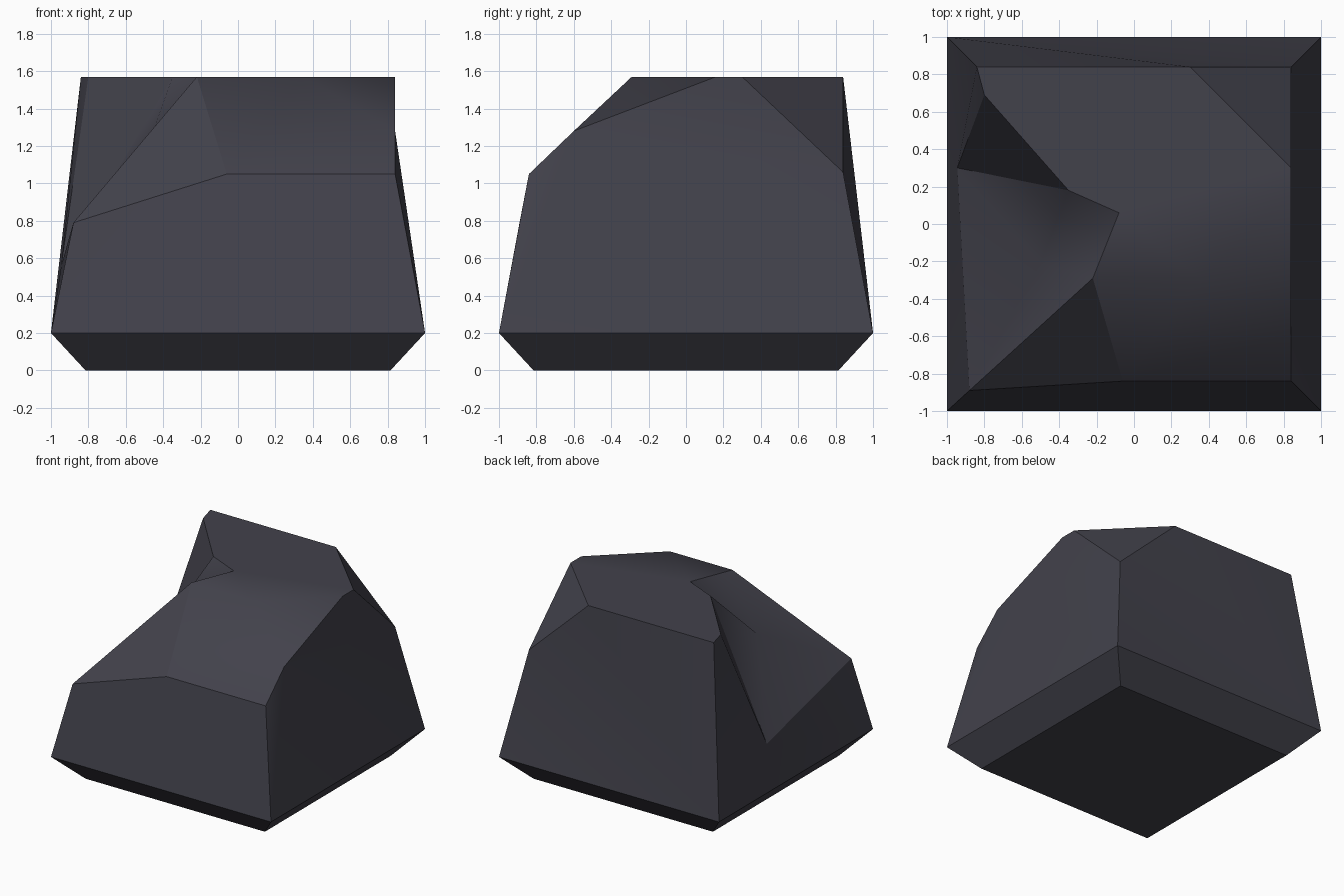
import bpy, bmesh

if "Cube" in bpy.data.objects:
    bpy.data.objects.remove(bpy.data.objects["Cube"])

# one dark stone colour
stone = bpy.data.materials.new("dark_stone")
stone.diffuse_color = (0.055, 0.054, 0.071, 1)
stone.use_nodes = True
stone.node_tree.nodes["Principled BSDF"].inputs["Base Color"].default_value = stone.diffuse_color

bm = bmesh.new()


def square(half, z):
    """Four corners: front left, front right, back right, back left."""
    return [bm.verts.new((sx * half, sy * half, z))
            for sx, sy in ((-1, -1), (1, -1), (1, 1), (-1, 1))]


# undercut foot: small base square flaring to the widest ring
base = square(0.815, 0.0)
waist = square(1.0, 0.2)
bm.faces.new(base)
for i in range(4):
    j = (i + 1) % 4
    bm.faces.new((base[i], base[j], waist[j], waist[i]))

# chiselled corner points of the upper block
TOP = 1.57
points = {
    "back_left": (-0.84, 0.84, TOP),
    "chip_back": (0.30, 0.84, TOP),
    "chip_right": (0.84, 0.30, TOP),
    "chip_low": (0.84, 0.84, 1.06),
    "right_top": (0.84, 0.16, TOP),
    "right_mid": (0.84, -0.60, 1.28),
    "front_right": (0.84, -0.84, 1.05),
    "front_mid": (-0.06, -0.84, 1.05),
    "front_left": (-0.88, -0.89, 0.79),
    "brow": (0.35, -0.29, TOP),
    "peak": (-0.22, -0.29, TOP),
    "notch_in": (-0.08, 0.06, TOP),
    "notch_out": (-0.35, 0.18, TOP),
    "left_rim": (-0.80, 0.69, TOP),
    "left_low": (-0.945, 0.30, 0.56),
    "hollow": (-0.50, -0.21, 1.15),
}
v = {name: bm.verts.new(co) for name, co in points.items()}
for name, vert in zip(("w_fl", "w_fr", "w_br", "w_bl"), waist):
    v[name] = vert

faces = (
    # side walls
    "w_fl w_fr front_right front_mid front_left",
    "w_fr w_br chip_low chip_right right_top right_mid front_right",
    "w_br w_bl back_left chip_back chip_low",
    "w_bl w_fl front_left left_low left_rim back_left",
    # flat top and the chipped back corner
    "back_left left_rim notch_out notch_in peak brow right_top chip_right chip_back",
    "chip_back chip_right chip_low",
    # front slopes
    "front_mid front_right right_mid brow peak",
    "brow right_mid right_top",
    "front_left front_mid peak",
    # hollow on the left
    "front_left peak hollow",
    "peak notch_in hollow",
    "notch_in notch_out hollow",
    "notch_out left_low hollow",
    "notch_out left_rim left_low",
    "left_low front_left hollow",
)
for names in faces:
    bm.faces.new([v[n] for n in names.split()])

bmesh.ops.recalc_face_normals(bm, faces=bm.faces)
# worn edges around the brow and hollow are soft, all others crisp
soft = {v["brow"], v["hollow"]}
for f in bm.faces:
    f.smooth = True
for e in bm.edges:
    e.smooth = bool(soft & set(e.verts))
bmesh.ops.triangulate(bm, faces=[f for f in bm.faces if len(f.verts) > 4])
# the new diagonals stay smooth inside their flat faces

mesh = bpy.data.meshes.new("rock")
bm.to_mesh(mesh)
bm.free()
mesh.materials.append(stone)
rock = bpy.data.objects.new("rock", mesh)
bpy.context.collection.objects.link(rock)
